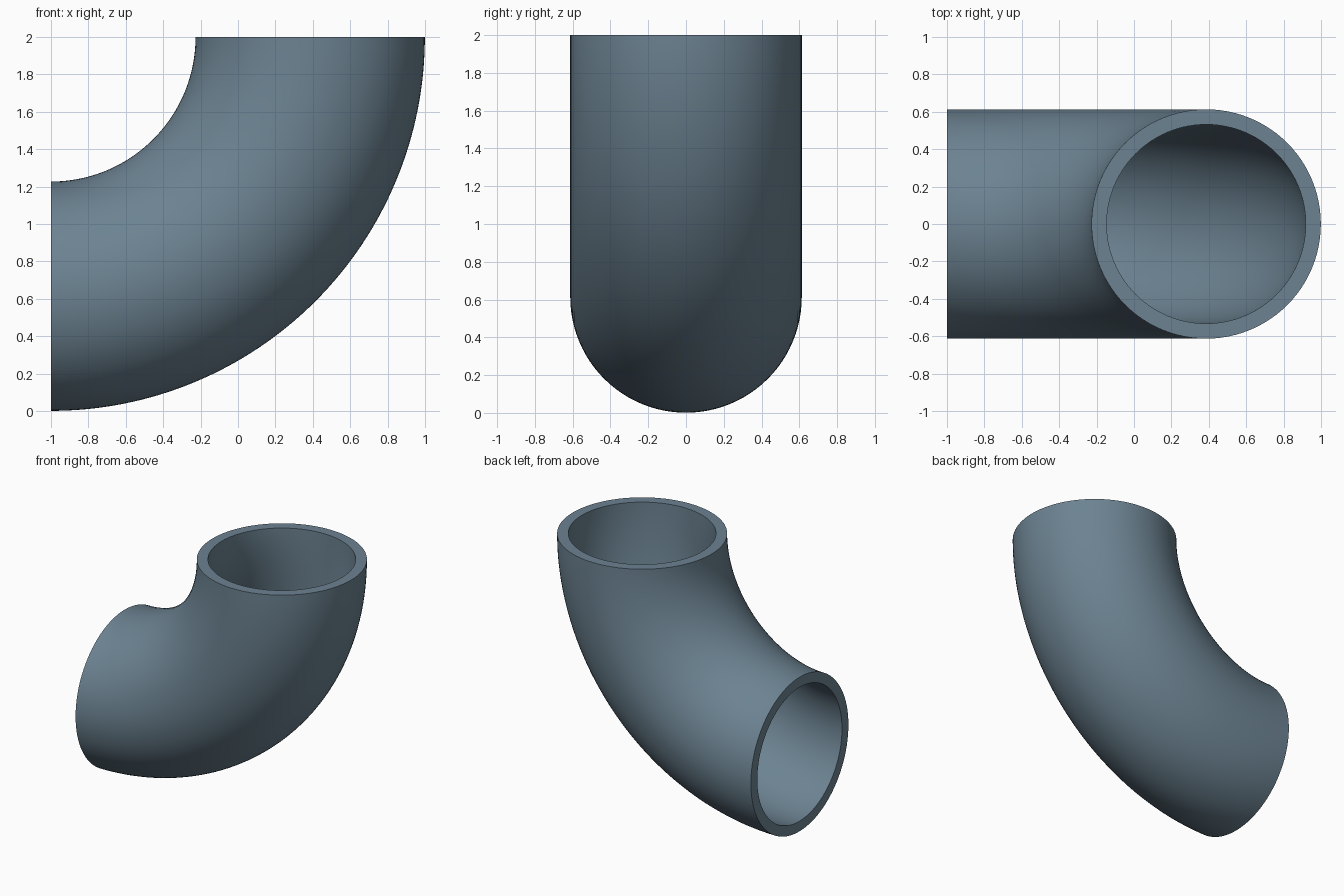
import bpy, bmesh
from math import sin, cos, pi, radians

if "Cube" in bpy.data.objects:
    bpy.data.objects.remove(bpy.data.objects["Cube"])

BEND_R = 1.386        # bend centre to pipe centreline
OUTER_R = 0.613       # pipe outside radius
INNER_R = 0.532       # pipe bore radius
SIDES, STEPS = 96, 64

bm = bmesh.new()


def wall(radius):
    """Rings of vertices swept a quarter turn about (-1, 0, 2), joined by quads."""
    rings = []
    for i in range(STEPS + 1):
        a = pi / 2 * i / STEPS
        ring = []
        for j in range(SIDES):
            t = 2 * pi * j / SIDES
            r = BEND_R + radius * cos(t)
            ring.append(bm.verts.new((-1 + r * sin(a), radius * sin(t), 2 - r * cos(a))))
        rings.append(ring)
    for low, high in zip(rings, rings[1:]):
        bridge(low, high)
    return rings


def bridge(a, b):
    for j in range(SIDES):
        k = (j + 1) % SIDES
        bm.faces.new((a[j], a[k], b[k], b[j]))


# Outside wall, bore and the two flat annular ends
outside, bore = wall(OUTER_R), wall(INNER_R)
for end in (0, -1):
    bridge(outside[end], bore[end])
bmesh.ops.recalc_face_normals(bm, faces=bm.faces)

mesh = bpy.data.meshes.new("pipe_elbow")
bm.to_mesh(mesh)
bm.free()
elbow = bpy.data.objects.new("pipe_elbow", mesh)
bpy.context.collection.objects.link(elbow)

# Slate blue-grey pipe
slate = bpy.data.materials.new("slate_blue")
slate.diffuse_color = (0.15, 0.225, 0.285, 1)
slate.use_nodes = True
slate.node_tree.nodes["Principled BSDF"].inputs["Base Color"].default_value = slate.diffuse_color
mesh.materials.append(slate)

# Smooth walls with crisp rims
bpy.context.view_layer.objects.active = elbow
elbow.select_set(True)
bpy.ops.object.shade_smooth_by_angle(angle=radians(30))
